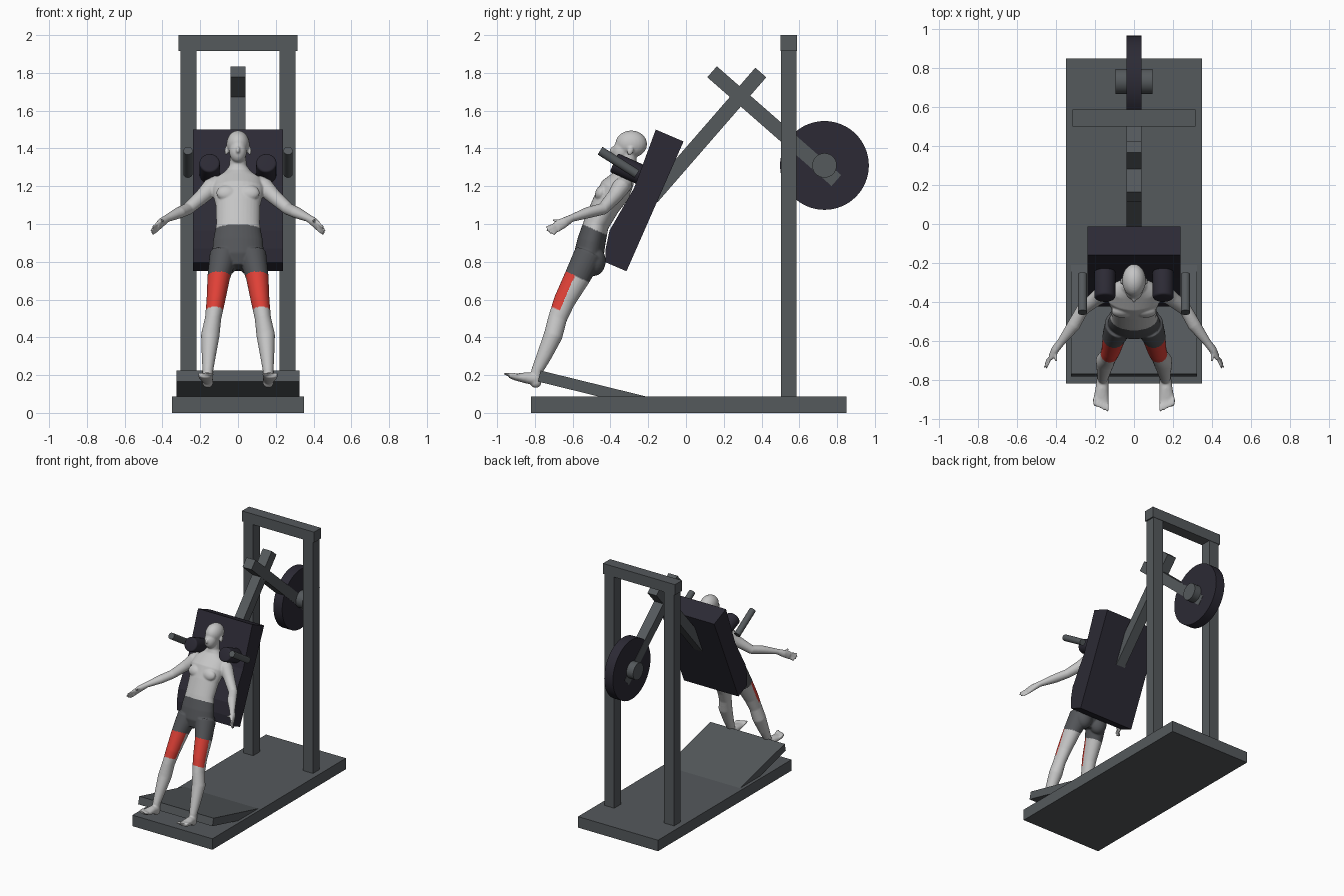
import bpy, bmesh, math
from mathutils import Vector, Matrix

if "Cube" in bpy.data.objects:
    bpy.data.objects.remove(bpy.data.objects["Cube"], do_unlink=True)


def material(name, color):
    m = bpy.data.materials.new(name)
    m.use_nodes = True
    m.diffuse_color = (*color, 1)
    m.node_tree.nodes["Principled BSDF"].inputs["Base Color"].default_value = (*color, 1)
    return m


frame = material("frame grey", (0.09, 0.10, 0.107))
padding = material("black padding", (0.025, 0.023, 0.035))
skin = material("pale skin", (0.56, 0.56, 0.56))
cloth = material("shorts grey", (0.088, 0.092, 0.1))
red = material("muscle red", (0.74, 0.052, 0.038))


def finish(name, bm, mats, smooth=False):
    bmesh.ops.recalc_face_normals(bm, faces=bm.faces)
    me = bpy.data.meshes.new(name)
    bm.to_mesh(me)
    bm.free()
    for m in mats:
        me.materials.append(m)
    if smooth:
        me.shade_smooth()
        me.set_sharp_from_angle(angle=math.radians(40))
    ob = bpy.data.objects.new(name, me)
    bpy.context.collection.objects.link(ob)
    return ob


def box(name, lo, hi, mat):
    lo, hi = Vector(lo), Vector(hi)
    bm = bmesh.new()
    bmesh.ops.create_cube(bm, size=1, matrix=Matrix.Translation((lo + hi) / 2)
                          @ Matrix.Diagonal((*(hi - lo), 1)))
    return finish(name, bm, [mat])


def beam(name, p, q, half_width, thick, mat):
    """Straight bar in the side plane, from (y, z) to (y, z)."""
    p, q = Vector((0, *p)), Vector((0, *q))
    d = q - p
    bm = bmesh.new()
    bmesh.ops.create_cube(bm, size=1, matrix=Matrix.Translation((p + q) / 2)
                          @ Matrix.Rotation(math.atan2(d.z, d.y), 4, 'X')
                          @ Matrix.Diagonal((2 * half_width, d.length, thick, 1)))
    return finish(name, bm, [mat])


def rod(name, p, q, r, mat, segs=32, bevel=0):
    p, q = Vector(p), Vector(q)
    d = q - p
    bm = bmesh.new()
    bmesh.ops.create_cone(bm, cap_ends=True, segments=segs, radius1=r, radius2=r, depth=d.length,
                          matrix=Matrix.Translation((p + q) / 2)
                          @ d.to_track_quat('Z', 'Y').to_matrix().to_4x4())
    if bevel:
        rims = [e for e in bm.edges if any(len(f.verts) > 4 for f in e.link_faces)]
        bmesh.ops.bevel(bm, geom=rims, offset=bevel, segments=4, affect='EDGES', profile=0.5)
    return finish(name, bm, [mat], True)


# Frame
box("base_plate", (-0.35, -0.82, 0), (0.35, 0.85, 0.087), frame)
for side, s in (("left", 1), ("right", -1)):
    box(side + "_upright", (s * 0.262 - 0.043, 0.502, 0.087),
        (s * 0.262 + 0.043, 0.585, 1.92), frame)
box("top_crossbar", (-0.315, 0.5, 1.917), (0.315, 0.588, 2), frame)
beam("foot_plate", (-0.777, 0.195), (-0.195, 0.052), 0.325, 0.06, frame)

# Lever arms and weight
beam("carriage_arm", (-0.18, 1.14), (0.396, 1.802), 0.039, 0.077, frame)
beam("weight_arm", (0.138, 1.806), (0.796, 1.23), 0.0395, 0.077, frame)
rod("weight_disc", (-0.038, 0.733, 1.31), (0.038, 0.733, 1.31), 0.235, padding, 64)
rod("weight_hub", (-0.096, 0.733, 1.31), (0.096, 0.733, 1.31), 0.065, frame)

# Contoured back pad, extruded from its side profile
bm = bmesh.new()
profile = [(-0.16, 1.5), (-0.275, 1.19), (-0.405, 0.965), (-0.425, 0.87),
           (-0.425, 0.797), (-0.315, 0.75), (-0.013, 1.437)]
face = bm.faces.new([bm.verts.new((-0.238, y, z)) for y, z in profile])
sweep = bmesh.ops.extrude_face_region(bm, geom=[face])
bmesh.ops.translate(bm, vec=(0.476, 0, 0),
                    verts=[v for v in sweep["geom"] if isinstance(v, bmesh.types.BMVert)])
finish("back_pad", bm, [padding])

# Shoulder pads and handles
for side, s in (("left", 1), ("right", -1)):
    rod(side + "_shoulder_pad", (s * 0.15, -0.382, 1.325), (s * 0.15, -0.225, 1.255),
        0.054, padding, 32, 0.012)
    rod(side + "_handle", (s * 0.265, -0.455, 1.388), (s * 0.265, -0.26, 1.265), 0.024, frame)


# Human figure: overlapping lofts and ellipsoids fused into one skin
def loft(bm, sections, flip=1, segs=16):
    """Tube through (x, y, z, half width, half depth) sections."""
    pts = [Vector((s[0] * flip, s[1], s[2])) for s in sections]
    rings = []
    for i, s in enumerate(sections):
        t = (pts[min(i + 1, len(pts) - 1)] - pts[max(i - 1, 0)]).normalized()
        u = Vector((1, 0, 0))
        u = (u - t * u.dot(t)).normalized()
        w = t.cross(u)
        rings.append([bm.verts.new(pts[i] + u * math.cos(a) * s[3] + w * math.sin(a) * s[4])
                      for a in (k * math.tau / segs for k in range(segs))])
    for r, q in zip(rings, rings[1:]):
        for k in range(segs):
            n = (k + 1) % segs
            bm.faces.new((r[k], r[n], q[n], q[k]))
    bm.faces.new(rings[0][::-1])
    bm.faces.new(rings[-1])


def blob(bm, c, r, tilt=0):
    bmesh.ops.create_uvsphere(bm, u_segments=24, v_segments=14, radius=1,
                              matrix=Matrix.Translation(c) @ Matrix.Rotation(tilt, 4, 'X')
                              @ Matrix.Diagonal((*r, 1)))


torso = [(0, -0.535, 0.77, 0.07, 0.05), (0, -0.515, 0.83, 0.138, 0.08),
         (0, -0.5, 0.91, 0.132, 0.075), (0, -0.475, 1.0, 0.115, 0.068),
         (0, -0.425, 1.1, 0.118, 0.076), (0, -0.375, 1.18, 0.14, 0.085),
         (0, -0.335, 1.235, 0.125, 0.065), (0, -0.317, 1.275, 0.07, 0.05),
         (0, -0.31, 1.31, 0.045, 0.046), (0, -0.305, 1.38, 0.042, 0.045)]
leg = [(0.075, -0.515, 0.84, 0.075, 0.078), (0.102, -0.575, 0.72, 0.06, 0.069),
       (0.118, -0.645, 0.59, 0.049, 0.057), (0.132, -0.68, 0.5, 0.043, 0.05),
       (0.147, -0.703, 0.41, 0.049, 0.05), (0.155, -0.752, 0.3, 0.037, 0.04),
       (0.16, -0.79, 0.22, 0.028, 0.03), (0.16, -0.797, 0.17, 0.028, 0.03)]
foot = [(0.16, -0.785, 0.178, 0.03, 0.035), (0.165, -0.85, 0.186, 0.034, 0.029),
        (0.17, -0.905, 0.19, 0.04, 0.018), (0.17, -0.937, 0.198, 0.037, 0.012)]
arm = [(0.1, -0.325, 1.215, 0.05, 0.045), (0.14, -0.345, 1.195, 0.05, 0.048),
       (0.19, -0.38, 1.145, 0.04, 0.04), (0.265, -0.44, 1.08, 0.033, 0.032),
       (0.31, -0.52, 1.06, 0.034, 0.03), (0.375, -0.607, 1.03, 0.021, 0.02),
       (0.405, -0.645, 1.008, 0.02, 0.027), (0.428, -0.685, 0.985, 0.013, 0.03)]
finger_tips = [(0.452, -0.742, 0.982), (0.46, -0.738, 0.965),
               (0.458, -0.722, 0.952), (0.452, -0.702, 0.945)]

bm = bmesh.new()
loft(bm, torso, segs=32)
blob(bm, (0, -0.29, 1.423), (0.061, 0.084, 0.072))       # cranium
blob(bm, (0, -0.34, 1.385), (0.046, 0.05, 0.062), -0.25)  # jaw
blob(bm, (0, -0.391, 1.392), (0.01, 0.013, 0.018), -0.3)  # nose
for s in (1, -1):
    loft(bm, leg, s, 24)
    loft(bm, foot, s)
    loft(bm, arm, s)
    blob(bm, (s * 0.16, -0.795, 0.163), (0.029, 0.03, 0.031))
    blob(bm, (s * 0.06, -0.45, 1.165), (0.055, 0.03, 0.042), -0.4)
    blob(bm, (s * 0.066, -0.487, 0.805), (0.066, 0.062, 0.08))
    blob(bm, (s * 0.062, -0.295, 1.387), (0.009, 0.016, 0.024), -0.3)
    for i, tip in enumerate(finger_tips):
        root = (0.426, -0.68, 1.003 - 0.012 * i)
        loft(bm, [(*root, 0.008, 0.008), (*tip, 0.006, 0.006)], s, 10)
    loft(bm, [(0.405, -0.65, 1.015, 0.01, 0.01), (0.4, -0.705, 1.02, 0.007, 0.007)], s, 10)
    for i in range(5):
        x = 0.138 + 0.016 * i
        tip = -0.968 + 0.008 * i
        blob(bm, (s * x, tip + 0.027, 0.203), (0.009, 0.027, 0.009), -0.25)

body = finish("human_figure", bm, [skin, cloth, red])
remesh = body.modifiers.new("fuse", 'REMESH')
remesh.mode = 'VOXEL'
remesh.voxel_size = 0.0055
soften = body.modifiers.new("soften", 'SMOOTH')
soften.factor = 0.5
soften.iterations = 4
fused = bpy.data.meshes.new_from_object(
    body.evaluated_get(bpy.context.evaluated_depsgraph_get()))
body.modifiers.clear()
body.data = fused
fused.materials.clear()
for m in (skin, cloth, red):
    fused.materials.append(m)
fused.shade_smooth()

# Shorts and highlighted front thighs, split by planes square to the leaning body
for p in fused.polygons:
    x, y, z = p.center
    along = z + 0.46 * y
    p.material_index = 0
    if abs(x) < 0.21:
        if 0.456 < along < 0.747:
            p.material_index = 1
        elif 0.235 < along <= 0.456 and y < -0.58 + 0.44 * (z - 0.745):
            p.material_index = 2
